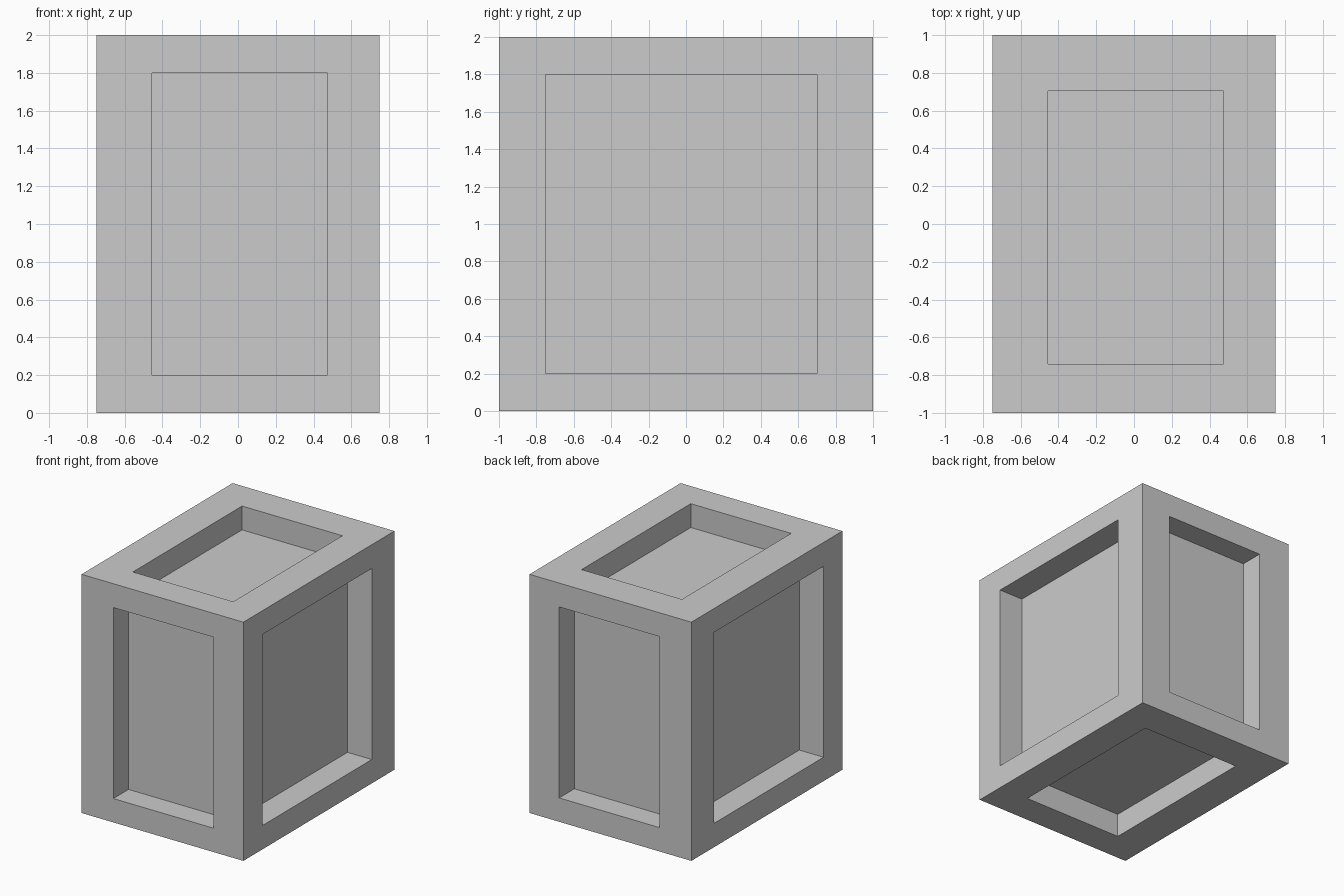
import bpy
import bmesh

if "Cube" in bpy.data.objects:
    bpy.data.objects.remove(bpy.data.objects["Cube"])

# Overall box limits per axis
LO = (-0.75, -1.0, 0.0)
HI = (0.75, 1.0, 2.0)

# Per facing axis: recess depth and the opening's range along the two other axes
PANELS = {
    0: (0.225, {1: (-0.75, 0.70), 2: (0.20, 1.80)}),     # left and right
    1: (0.20, {0: (-0.455, 0.475), 2: (0.20, 1.80)}),    # front and back
    2: (0.20, {0: (-0.455, 0.475), 1: (-0.742, 0.704)}), # bottom and top
}


def loop(bm, axis, level, ranges):
    """Rectangle of four vertices at a level along an axis."""
    (u, ur), (v, vr) = ranges.items()
    verts = []
    for i, j in ((0, 0), (1, 0), (1, 1), (0, 1)):
        co = [0.0, 0.0, 0.0]
        co[axis], co[u], co[v] = level, ur[i], vr[j]
        verts.append(bm.verts.new(co))
    return verts


def bridge(bm, a, b):
    for i in range(4):
        j = (i + 1) % 4
        bm.faces.new((a[i], a[j], b[j], b[i]))


bm = bmesh.new()
for axis, (depth, opening) in PANELS.items():
    border = {k: (LO[k], HI[k]) for k in opening}
    for level, inward in ((LO[axis], 1), (HI[axis], -1)):
        # Flat frame, recess walls, recessed panel
        outer = loop(bm, axis, level, border)
        rim = loop(bm, axis, level, opening)
        floor = loop(bm, axis, level + inward * depth, opening)
        bridge(bm, outer, rim)
        bridge(bm, rim, floor)
        bm.faces.new(floor)

# Weld the six sides into one closed crate
bmesh.ops.remove_doubles(bm, verts=bm.verts, dist=0.0001)
bmesh.ops.recalc_face_normals(bm, faces=bm.faces)
mesh = bpy.data.meshes.new("crate")
bm.to_mesh(mesh)
bm.free()
bpy.context.collection.objects.link(bpy.data.objects.new("crate", mesh))
